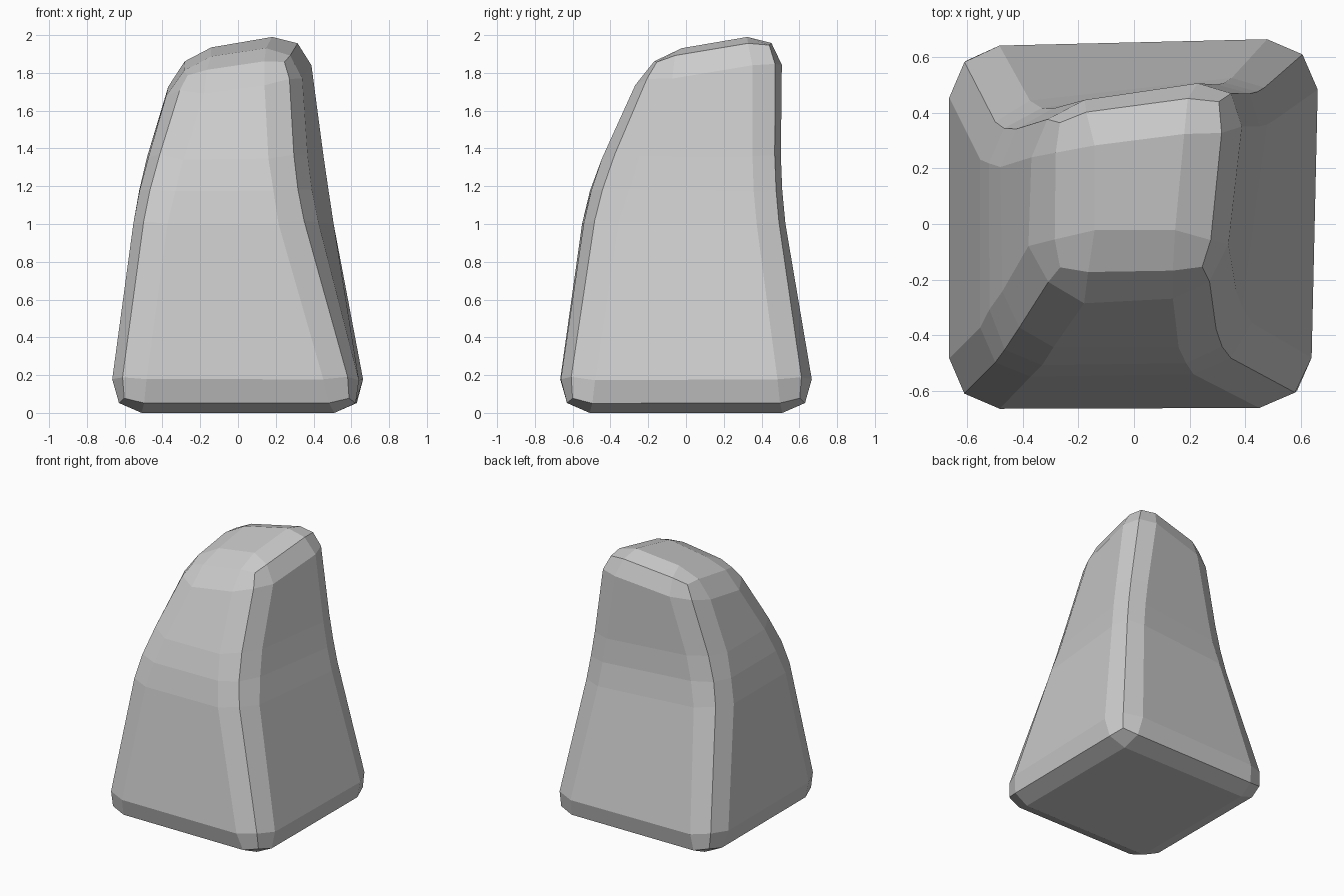
import bpy, bmesh

if "Cube" in bpy.data.objects:
    bpy.data.objects.remove(bpy.data.objects["Cube"])

# Cage rings: front-left, front-right, back-right, back-left
base = [(-.69, -.69, 0), (.69, -.69, 0), (.69, .69, 0), (-.69, .69, 0)]
waist = [(-.53, -.53, 1.18), (.35, -.51, 1.18), (.505, .53, 1.18), (-.53, .37, 1.18)]
top = [(-.32, -.20, 1.83), (.31, -.20, 1.93), (.38, .53, 2.05), (-.32, .44, 1.935)]

bm = bmesh.new()
rings = [[bm.verts.new(p) for p in r] for r in (base, waist, top)]
bm.faces.new(rings[0][::-1])
bm.faces.new(rings[2])
for lo, hi in zip(rings, rings[1:]):
    for i in range(4):
        j = (i + 1) % 4
        bm.faces.new((lo[i], lo[j], hi[j], hi[i]))

# Two-step chamfer on every edge
bmesh.ops.bevel(bm, geom=bm.edges[:], offset=.18, offset_type='OFFSET',
                segments=2, profile=.5, affect='EDGES', clamp_overlap=False)
bmesh.ops.recalc_face_normals(bm, faces=bm.faces[:])

# Faceted standing stone
mesh = bpy.data.meshes.new("standing_rock")
bm.to_mesh(mesh)
bm.free()
rock = bpy.data.objects.new("standing_rock", mesh)
bpy.context.collection.objects.link(rock)
